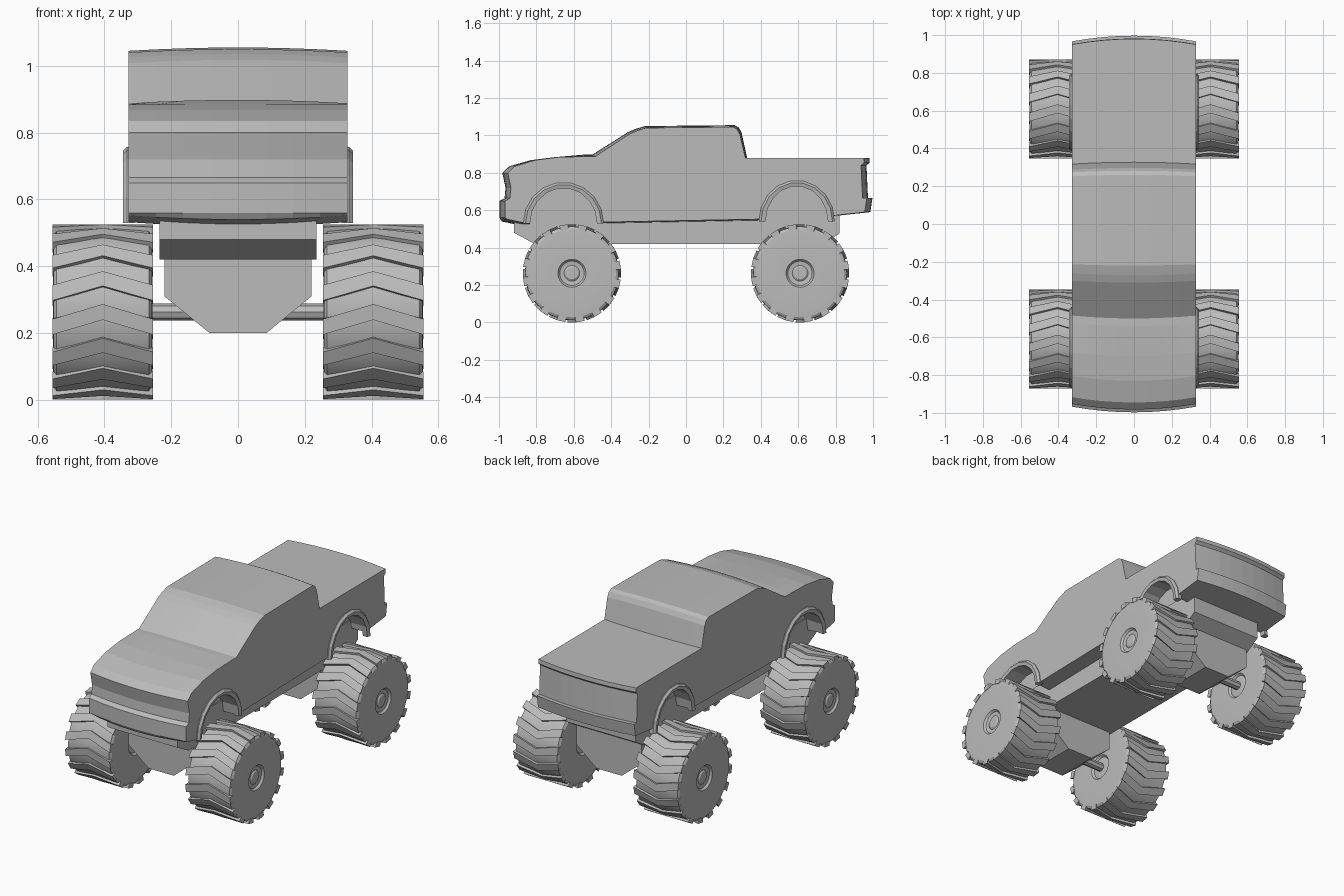
import bpy, bmesh, math

if "Cube" in bpy.data.objects:
    bpy.data.objects.remove(bpy.data.objects["Cube"])

grey = bpy.data.materials.new("plain grey")
grey.diffuse_color = (0.5, 0.5, 0.5, 1)
grey.use_nodes = True
grey.node_tree.nodes["Principled BSDF"].inputs["Base Color"].default_value = grey.diffuse_color


def make(name, verts, faces):
    me = bpy.data.meshes.new(name)
    me.from_pydata(verts, [], faces)
    bm = bmesh.new()
    bm.from_mesh(me)
    bmesh.ops.recalc_face_normals(bm, faces=bm.faces)
    bm.to_mesh(me)
    bm.free()
    me.materials.append(grey)
    ob = bpy.data.objects.new(name, me)
    bpy.context.collection.objects.link(ob)
    return ob


def loft(name, rings, closed_ring=True, caps=True):
    """Skin a list of equal-length point rings."""
    n = len(rings[0])
    verts = [p for r in rings for p in r]
    faces = []
    for i in range(len(rings) - 1):
        for j in range(n if closed_ring else n - 1):
            k = (j + 1) % n
            faces.append((i * n + j, i * n + k, (i + 1) * n + k, (i + 1) * n + j))
    if caps:
        faces += [tuple(range(n)), tuple(range(len(verts) - n, len(verts)))]
    return make(name, verts, faces)


# Body: side profile (y, z) lofted across x with a gentle crown
profile = [(-.89, .52), (-.985, .54), (-.997, .56), (-.997, .65), (-.97, .665),
           (-.965, .72), (-.982, .80), (-.945, .835), (-.83, .868), (-.70, .884),
           (-.54, .898), (-.50, .898), (-.31, 1.018), (-.27, 1.035), (-.22, 1.05),
           (.26, 1.055), (.282, 1.043), (.297, 1.015), (.327, .88), (.98, .88),
           (.982, .855), (.965, .84), (.973, .665), (.997, .665), (.985, .59),
           (.80, .57), (.385, .54), (-.44, .525)]
HW = .328
rings = []
for i in range(9):
    t = -1 + i / 4
    ring = []
    for y, z in profile:
        dz = -.01 * t * t if z > .89 else (.012 * t * t if z < .56 else 0)
        ring.append((HW * t, y * (1 - .03 * t * t), z + dz))
    rings.append(ring)
body = loft("truck_body", rings)


# Wheel arches: recessed wells and raised flares
def arch(cy, base, a, b, x, n=9):
    return [(x, cy - a * math.cos(math.pi * i / n), base + b * math.sin(math.pi * i / n))
            for i in range(n + 1)]


for end, cy, base, a in (("front", -.655, .53, .215), ("rear", .592, .54, .203)):
    for side, s in (("left", 1), ("right", -1)):
        shape = arch(cy, base, a - .035, .19, 0)
        shape = [(0, shape[0][1], .4)] + shape + [(0, shape[-1][1], .4)]
        cutter = loft("arch_cutter", [[(s * x, y, z) for _, y, z in shape] for x in (.23, .4)])
        cutter.hide_render = True
        cutter.hide_viewport = True
        mod = body.modifiers.new("arch", 'BOOLEAN')
        mod.operation, mod.solver, mod.object = 'DIFFERENCE', 'EXACT', cutter
        rows = [arch(cy, base, a, .22, s * .31), arch(cy, base, a, .22, s * .333),
                arch(cy, base, a - .012, .208, s * .345),
                arch(cy, base, a - .036, .189, s * .34), arch(cy, base, a - .036, .189, s * .31)]
        # cross-section ring at each step along the arch
        loft(end + "_" + side + "_arch_flare", [list(r) for r in zip(*rows)])

# Chassis tub under the body
tub = [(-.92, .60), (-.92, .48), (-.81, .42), (.73, .42), (.82, .475), (.82, .62)]
loft("chassis", [[(x, y, z) for y, z in tub] for x in (-.235, .235)])

# Axle housings and axles
for end, cy in (("front", -.61), ("rear", .61)):
    box = [(-.22, .45), (-.22, .31), (-.085, .2), (.085, .2), (.22, .31), (.22, .45)]
    loft(end + "_axle_housing", [[(x, cy + d, z) for x, z in box] for d in (-.13, .13)])
    loft(end + "_axle", [[(x, cy + .025 * math.cos(k * math.pi / 4),
                           .263 + .025 * math.sin(k * math.pi / 4)) for k in range(8)]
                         for x in (-.27, .27)])

# Wheels: lathed tyre with hub recess, plus chevron tread lugs
SEG, LUGS = 36, 16
section = [(-.14, .001), (-.14, .035), (-.135, .065), (-.147, .075), (-.149, .21),
           (-.147, .236), (-.138, .25), (0, .252), (.138, .25), (.147, .236),
           (.149, .21), (.147, .075), (.135, .065), (.132, .042), (.139, .032), (.14, .001)]


def polar(cx, cy, s, x, r, ang):
    # angle 0 faces forward, rising over the top towards the back
    return (cx + s * x, cy - r * math.cos(ang), .263 + r * math.sin(ang))


def wheel(name, cx, cy, s):
    tyre = loft(name, [[polar(cx, cy, s, x, r, 2 * math.pi * k / SEG) for k in range(SEG)]
                       for x, r in section])
    tyre.data.shade_smooth()
    bpy.ops.object.select_all(action='DESELECT')
    tyre.select_set(True)
    bpy.context.view_layer.objects.active = tyre
    bpy.ops.object.shade_smooth_by_angle(angle=math.radians(25))
    verts, faces = [], []
    for k in range(LUGS):
        a0 = 2 * math.pi * k / LUGS
        for h in (-1, 1):
            b = len(verts)
            for x, skew in ((0, .0), (.15, -.17)):
                for r in (.235, .263):
                    for w in (-.09, .09):
                        verts.append(polar(cx, cy, s, h * x, r, a0 + skew + w))
            faces += [tuple(b + i for i in f) for f in
                      ((0, 1, 3, 2), (4, 5, 7, 6), (0, 1, 5, 4), (2, 3, 7, 6),
                       (0, 2, 6, 4), (1, 3, 7, 5))]
    make(name + "_tread", verts, faces)


for end, cy in (("front", -.61), ("rear", .61)):
    for side, s in (("left", 1), ("right", -1)):
        wheel(end + "_" + side + "_wheel", s * .405, cy, s)
